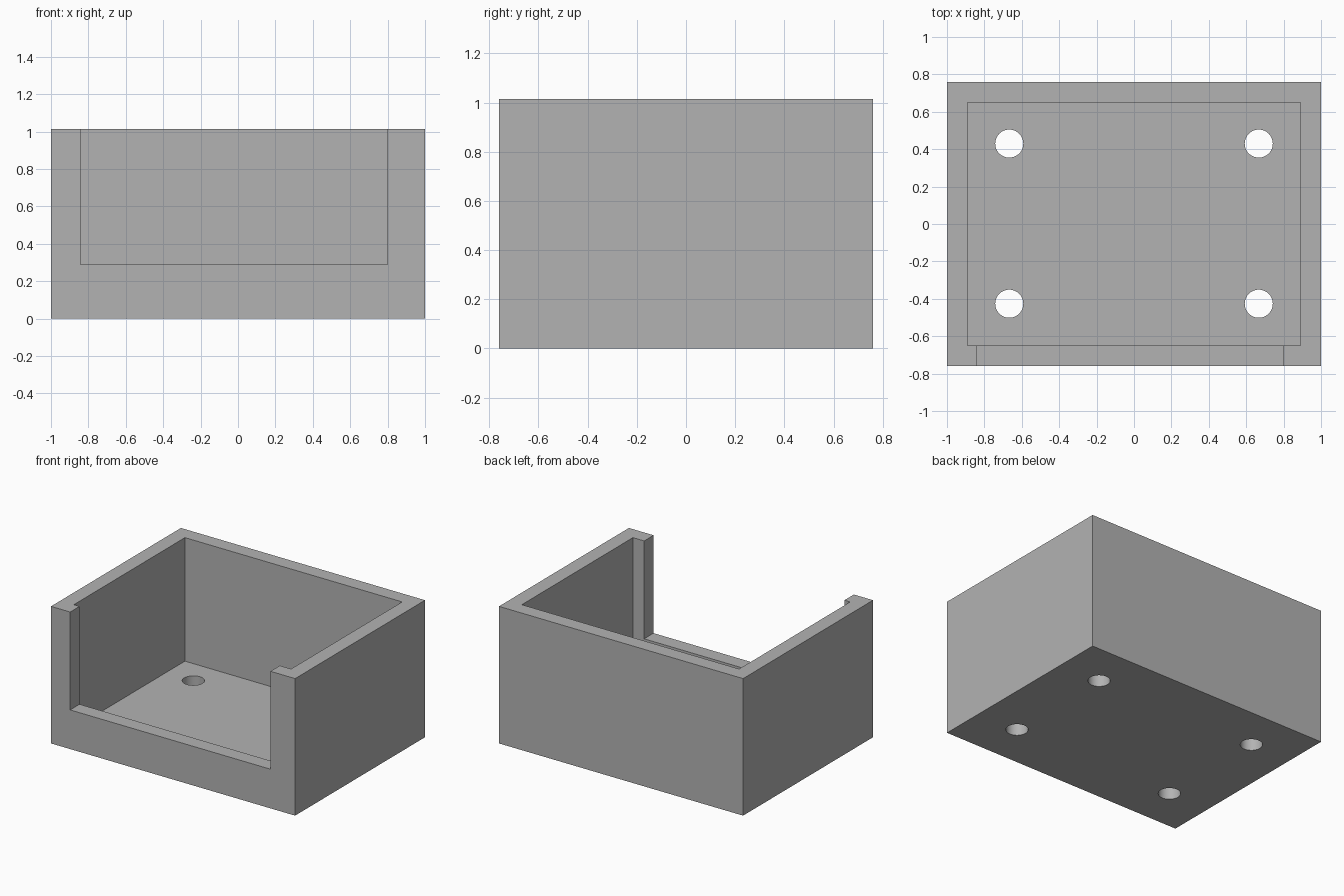
import bpy
import math

if "Cube" in bpy.data.objects:
    bpy.data.objects.remove(bpy.data.objects["Cube"], do_unlink=True)

W, D, H = 2.0, 1.52, 1.015
FLOOR, SILL = 0.1, 0.29


def box(name, lo, hi):
    """Box spanning two opposite corners."""
    center = [(a + b) / 2 for a, b in zip(lo, hi)]
    bpy.ops.mesh.primitive_cube_add(size=1, location=center)
    ob = bpy.context.object
    ob.name = name
    ob.scale = [b - a for a, b in zip(lo, hi)]
    bpy.ops.object.transform_apply(location=True, rotation=False, scale=True)
    return ob


def cut(target, cutter):
    """Subtract the cutter from the target, then discard it."""
    cutter.hide_render = True
    mod = target.modifiers.new("cut", "BOOLEAN")
    mod.operation = "DIFFERENCE"
    mod.solver = "EXACT"
    mod.object = cutter
    bpy.context.view_layer.objects.active = target
    bpy.ops.object.modifier_apply(modifier=mod.name)
    bpy.data.objects.remove(cutter, do_unlink=True)


# Solid outer block
tray = box("open_front_tray", (-W / 2, -D / 2, 0), (W / 2, D / 2, H))

# Inner cavity, open at the top
cut(tray, box("cavity_cutter", (-0.89, -0.65, FLOOR), (0.89, 0.65, H + 0.2)))

# Slightly off-centre opening in the front wall
cut(tray, box("front_opening_cutter", (-0.843, -D / 2 - 0.2, SILL), (0.798, -0.55, H + 0.2)))

# Four screw holes through the floor
for x in (-0.667, 0.667):
    for y in (-0.426, 0.43):
        bpy.ops.mesh.primitive_cylinder_add(vertices=48, radius=0.075, depth=0.5,
                                            location=(x, y, 0))
        cut(tray, bpy.context.object)

# Single grey colour
grey = bpy.data.materials.new("plain grey")
grey.use_nodes = True
colour = (0.45, 0.45, 0.45, 1)
grey.diffuse_color = colour
grey.node_tree.nodes["Principled BSDF"].inputs["Base Color"].default_value = colour
tray.data.materials.clear()
tray.data.materials.append(grey)

# Smooth hole walls, sharp box edges
bpy.ops.object.select_all(action="DESELECT")
tray.select_set(True)
bpy.context.view_layer.objects.active = tray
bpy.ops.object.shade_smooth_by_angle(angle=math.radians(30))
